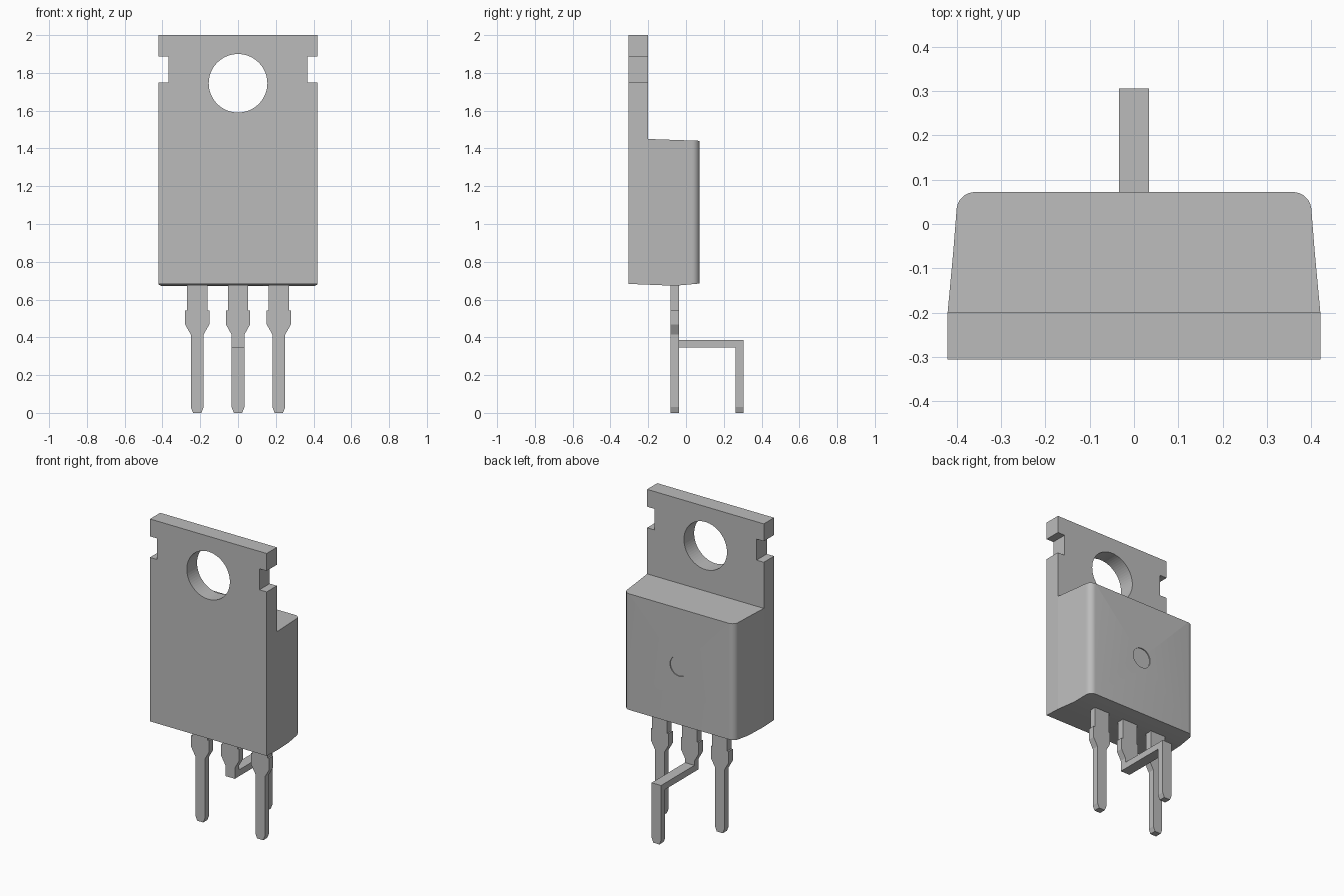
import bpy, bmesh, math
from mathutils import Matrix, Vector

cube = bpy.data.objects.get("Cube")
if cube:
    bpy.data.objects.remove(cube)

grey = bpy.data.materials.new("plain grey")
grey.use_nodes = True
grey.diffuse_color = (0.5, 0.5, 0.5, 1)
grey.node_tree.nodes["Principled BSDF"].inputs["Base Color"].default_value = (0.5, 0.5, 0.5, 1)


def make_prism(name, outline, direction):
    """Extrude a closed 3D outline along a direction."""
    bm = bmesh.new()
    face = bm.faces.new([bm.verts.new(p) for p in outline])
    grown = bmesh.ops.extrude_face_region(bm, geom=[face])["geom"]
    moved = [v for v in grown if isinstance(v, bmesh.types.BMVert)]
    bmesh.ops.translate(bm, verts=moved, vec=direction)
    bmesh.ops.recalc_face_normals(bm, faces=bm.faces)
    return finish(name, bm)


def finish(name, bm):
    mesh = bpy.data.meshes.new(name)
    bm.to_mesh(mesh)
    bm.free()
    mesh.materials.append(grey)
    obj = bpy.data.objects.new(name, mesh)
    bpy.context.collection.objects.link(obj)
    return obj


def drill(obj, name, radius, depth, y, z):
    """Cut a round hole along y with a hidden cylinder."""
    bm = bmesh.new()
    place = Matrix.Translation((0, y, z)) @ Matrix.Rotation(math.pi / 2, 4, "X")
    bmesh.ops.create_cone(bm, cap_ends=True, segments=64, radius1=radius,
                          radius2=radius, depth=depth, matrix=place)
    cutter = finish(name, bm)
    cutter.hide_render = True
    cutter.hide_set(True)
    cutter.display_type = "WIRE"
    mod = obj.modifiers.new(name, "BOOLEAN")
    mod.operation = "DIFFERENCE"
    mod.solver = "EXACT"
    mod.object = cutter


def smooth(obj):
    bpy.ops.object.select_all(action="DESELECT")
    obj.select_set(True)
    bpy.context.view_layer.objects.active = obj
    bpy.ops.object.shade_smooth_by_angle(angle=math.radians(30))


def mirrored(half):
    """Complete a right-hand (x, z) profile with its left half."""
    return half + [(-x, z) for x, z in reversed(half)]


FRONT, SEAM, BACK = -0.305, -0.2, 0.072
CREASE = -0.06


def bottom_z(y):
    """Underside slopes down to the crease, then up again."""
    return 0.673 + 0.041 * (CREASE - y) if y < CREASE else 0.673 + 0.09 * (y - CREASE)


# Metal mounting tab with side notches and a screw hole
tab_half = [(0.42, 0.68), (0.42, 1.75), (0.368, 1.75),
            (0.368, 1.887), (0.42, 1.887), (0.42, 2.0)]
tab = make_prism("mounting_tab", [(x, FRONT, z) for x, z in mirrored(tab_half)],
                 Vector((0, SEAM - FRONT, 0)))
for v in tab.data.vertices:
    if v.co.z < 1:
        v.co.z = bottom_z(v.co.y)
drill(tab, "screw_hole_cutter", 0.155, 0.5, -0.25, 1.745)
smooth(tab)

# Moulded body: tapered sides, rounded back corners, sloping ends
r = 0.042
side = [(0.42, SEAM), (0.407, CREASE), (0.4, BACK - r)]
for i in range(1, 9):
    a = math.radians(90) * i / 8
    side.append((0.4 - r + r * math.cos(a), BACK - r + r * math.sin(a)))
body = make_prism("moulded_body", [(x, y, 0.68) for x, y in mirrored(side)],
                  Vector((0, 0, 0.77)))
bm = bmesh.new()
bm.from_mesh(body.data)
bmesh.ops.bisect_plane(bm, geom=bm.verts[:] + bm.edges[:] + bm.faces[:],
                       plane_co=(0, CREASE, 0), plane_no=(0, 1, 0))
for v in bm.verts:
    v.co.z = 1.45 - 0.035 * (v.co.y - SEAM) if v.co.z > 1 else bottom_z(v.co.y)
bm.to_mesh(body.data)
bm.free()
drill(body, "mould_mark_cutter", 0.065, 0.02, BACK + 0.004, 1.065)
smooth(body)

# Leads: shouldered top, narrow shank, chamfered tip
LEAD_Y, THICK = -0.081, 0.043
shoulder = [(0.054, 0.7), (0.054, 0.543), (0.064, 0.543), (0.064, 0.468), (0.034, 0.415)]
tip = [(0.034, 0.03), (0.022, 0)]


def make_lead(name, x0, y, half):
    return make_prism(name, [(x0 + x, y, z) for x, z in mirrored(half)],
                      Vector((0, THICK, 0)))


for name, x0 in (("left_lead", 0.216), ("right_lead", -0.216)):
    make_lead(name, x0, LEAD_Y, shoulder + tip)

# Middle lead is bent backwards, then down
END_Y = 0.305 - THICK
make_lead("middle_lead_top", 0, LEAD_Y, shoulder + [(0.034, 0.345)])
make_lead("middle_lead_foot", 0, END_Y, [(0.034, 0.387)] + tip)
y0, y1 = LEAD_Y + THICK, END_Y
make_prism("middle_lead_bridge",
           [(-0.034, y0, 0.345), (-0.034, y1, 0.345), (-0.034, y1, 0.387), (-0.034, y0, 0.387)],
           Vector((0.068, 0, 0)))
